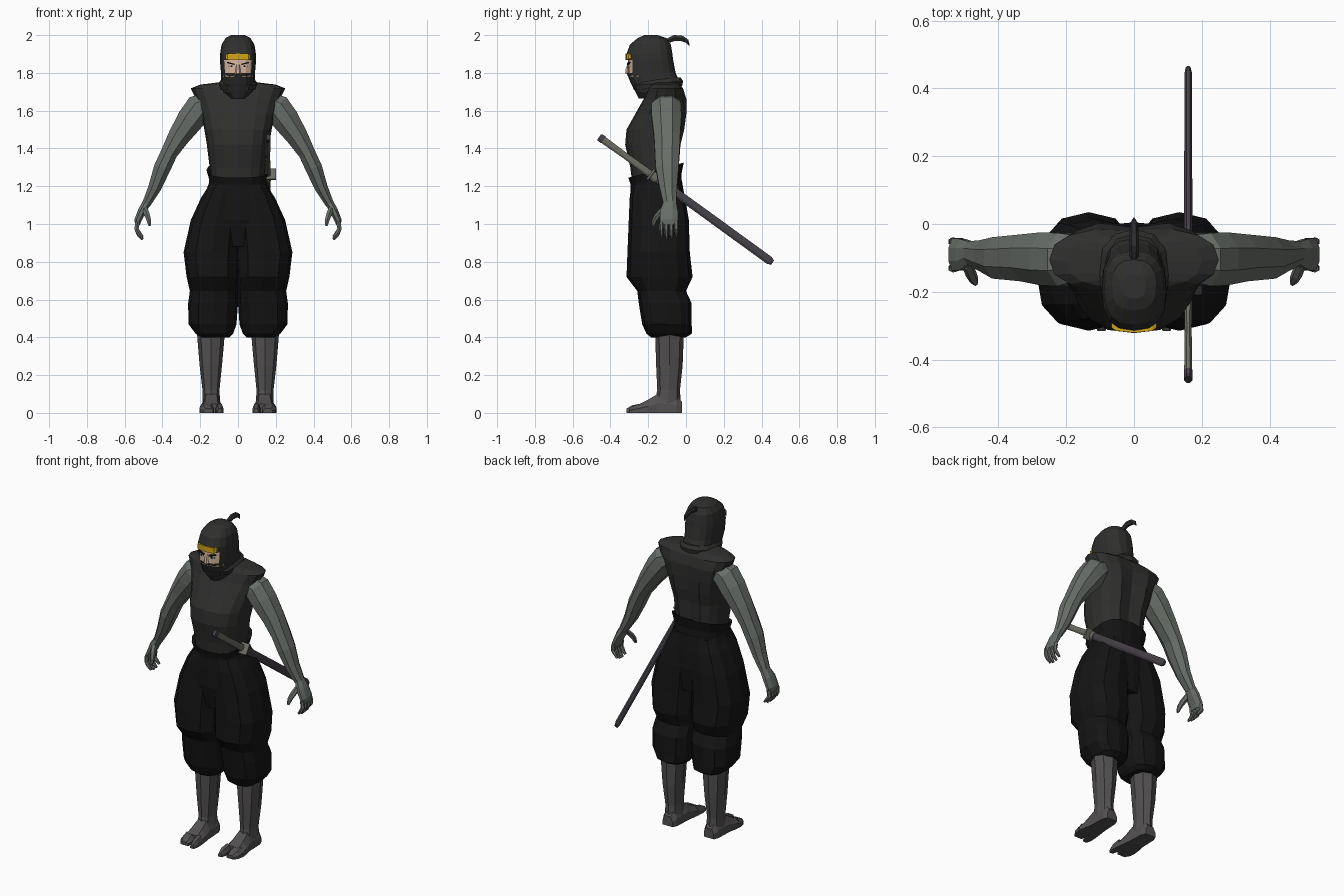
import bpy, bmesh, math
from mathutils import Vector, Matrix


def material(name, r, g, b):
    m = bpy.data.materials.new(name)
    m.diffuse_color = (r, g, b, 1)
    return m


CLOTH = material("vest_cloth", .028, .028, .027)
BLACK = material("black_cloth", .007, .007, .007)
SLEEVE = material("sleeve_grey", .14, .155, .14)
SOCK = material("sock_grey", .085, .08, .08)
SHEATH = material("sheath", .06, .052, .065)
GRIP = material("grip", .15, .15, .125)
SKIN = material("skin", .7, .48, .34)
WHITE = material("white", .75, .75, .75)
GOLD = material("gold", .65, .38, .01)


def loft(name, rings, mat, mirror=False, skip=(), caps=True):
    """Bridge a row of equal point rings; skip holds (ring, side) faces to leave open."""
    bm = bmesh.new()
    vs = [[bm.verts.new(p) for p in r] for r in rings]
    n = len(vs[0])
    for i in range(len(vs) - 1):
        for j in range(n):
            if (i, j) not in skip:
                k = (j + 1) % n
                bm.faces.new((vs[i][j], vs[i][k], vs[i + 1][k], vs[i + 1][j]))
    if caps:
        bm.faces.new(vs[0][::-1])
        bm.faces.new(vs[-1])
    bmesh.ops.recalc_face_normals(bm, faces=bm.faces)
    me = bpy.data.meshes.new(name)
    bm.to_mesh(me)
    bm.free()
    me.materials.append(mat)
    ob = bpy.data.objects.new(name, me)
    bpy.context.collection.objects.link(ob)
    if mirror:
        ob.modifiers.new("mirror", 'MIRROR')
    return ob


def ring(z, x0, x1, yf, yb, n=12, p=2.4, tilt=0, groove=0):
    """Horizontal superellipse between x0..x1 and yf..yb, starting at the front."""
    pts = []
    for j in range(n):
        a = 2 * math.pi * j / n
        s, c = math.sin(a), -math.cos(a)
        s = math.copysign(abs(s) ** (2 / p), s) if abs(s) > 1e-6 else 0
        c = math.copysign(abs(c) ** (2 / p), c) if abs(c) > 1e-6 else 0
        y = (yf + yb) / 2 + (yb - yf) / 2 * c - (groove if j == n // 2 else 0)
        pts.append(Vector(((x0 + x1) / 2 + (x1 - x0) / 2 * s, y, z + tilt * c)))
    return pts


def tube(name, pts, mat, side=(0, 1, 0), n=8, mirror=False):
    """Limb along points (x, y, z, radius across, radius along side)."""
    side, ctr, rings = Vector(side), [Vector(p[:3]) for p in pts], []
    for i, p in enumerate(pts):
        t = ctr[min(i + 1, len(pts) - 1)] - ctr[max(i - 1, 0)]
        u = t.cross(side).normalized()
        rings.append([ctr[i] + u * p[3] * math.cos(a) + side * p[4] * math.sin(a)
                      for a in (2 * math.pi * (j + .5) / n for j in range(n))])
    return loft(name, rings, mat, mirror)


def box(name, loc, size, mat, rot=(0, 0, 0), mirror=False):
    x, y, z = (s / 2 for s in size)
    m = Matrix.Translation(loc)
    for a, ax in zip(rot, 'XYZ'):
        m = m @ Matrix.Rotation(a, 4, ax)
    rings = [[m @ Vector(q) for q in ((-x, -y, h), (x, -y, h), (x, y, h), (-x, y, h))] for h in (-z, z)]
    return loft(name, rings, mat, mirror)


# Vest with flared shoulders and a spine groove
vest = [(1.22, .145, -.285, -.035, 0), (1.30, .15, -.295, -.03, .02), (1.42, .165, -.322, -.02, .025),
        (1.50, .178, -.315, 0, .03), (1.58, .195, -.27, .01, .03), (1.66, .222, -.225, .01, .02),
        (1.718, .25, -.2, -.01, .01), (1.738, .2, -.19, -.03, 0), (1.75, .1, -.185, -.04, 0)]
loft("vest", [ring(z, -h, h, f, b, 16, 2.5, 0, g) for z, h, f, b, g in vest], CLOTH)

# Hood with an eye opening, and the head inside it
hood = [(1.665, .045, -.25, -.04), (1.70, .08, -.268, -.035), (1.745, .088, -.292, -.03),
        (1.80, .09, -.315, -.055), (1.868, .096, -.312, -.068), (1.90, .095, -.315, -.072),
        (1.95, .087, -.297, -.08), (1.985, .065, -.255, -.105), (2.0, .035, -.22, -.15)]
loft("hood", [ring(z, -h, h, f, b, 16, 2.6) for z, h, f, b in hood], CLOTH,
     skip={(3, j) for j in (0, 1, 14, 15)})
loft("face", [ring(z, -h, h, -.307, -.1, 16, 2.6) for z, h in ((1.78, .084), (1.83, .088), (1.885, .088))], SKIN)
loft("hood_collar", [ring(z, -h, h, f, b, 12, 2.4, .012) for z, h, f, b in
     ((1.72, .1, -.275, -.02), (1.745, .105, -.285, -.015), (1.765, .088, -.28, -.03))], CLOTH)
tube("hood_knot", [(0, -.11, 1.965, .014, .012), (0, -.06, 1.985, .018, .014), (0, -.02, 1.982, .017, .013),
                   (0, .005, 1.968, .012, .01), (0, .018, 1.945, .002, .002)], CLOTH, (1, 0, 0), 6)

# Forehead plate, eyes, brows, nose
plate = [[Vector((x, y, z + d)) for y, d in ((f, -h), (f, h), (f + .02, h), (f + .02, -h))]
         for x, f, z, h in ((-.066, -.305, 1.885, .01), (-.055, -.315, 1.885, .017), (0, -.321, 1.885, .017),
                            (.055, -.315, 1.885, .017), (.066, -.305, 1.885, .01))]
loft("forehead_plate", plate, GOLD)
box("eyes", (.036, -.302, 1.835), (.026, .012, .009), WHITE, (0, -.15, .12), True)
box("pupils", (.034, -.305, 1.835), (.009, .01, .009), BLACK, (0, 0, .12), True)
box("brows", (.038, -.304, 1.85), (.042, .012, .007), BLACK, (0, -.25, .15), True)
tube("nose", [(0, -.3, 1.85, .008, .008), (0, -.31, 1.825, .01, .012), (0, -.312, 1.795, .012, .016)],
     SKIN, (1, 0, 0), 6)

# Hips, flared waistband and baggy trouser legs
hips = [(.88, .17, -.27, -.01), (1.02, .2, -.3, .005), (1.13, .185, -.298, -.005), (1.22, .153, -.29, -.02)]
loft("trouser_hips", [ring(z, -h, h, f, b, 16, 2.6) for z, h, f, b in hips], BLACK)
loft("waistband", [ring(z, -h, h, f, b, 16, 2.6, t) for z, h, f, b, t in
     ((1.19, .155, -.292, -.02, .01), (1.235, .152, -.294, -.025, .025), (1.285, .167, -.305, -.012, .04),
      (1.27, .14, -.28, -.04, .04))], BLACK)
legs = [(1.21, -.02, .15, -.285, -.025), (1.14, -.02, .195, -.298, -.005), (1.02, -.02, .25, -.303, .015),
        (.85, -.012, .288, -.31, .02), (.72, -.005, .272, -.315, .035), (.645, 0, .255, -.258, .0),
        (.58, 0, .264, -.25, .03), (.47, .008, .262, -.232, .03), (.42, .025, .225, -.21, .032),
        (.40, .045, .2, -.185, 0)]
loft("trouser_legs", [ring(*r, 12, 2.5) for r in legs], BLACK, True)

# Shins
shins = [(.46, .07, .22, -.165, -.01), (.38, .073, .214, -.162, -.013), (.25, .085, .203, -.158, -.018),
         (.12, .098, .188, -.152, -.032), (.06, .095, .188, -.165, -.028), (.02, .092, .186, -.17, -.026)]
loft("shins", [ring(*r, 8, 2.2) for r in shins], SOCK, True)


# Split-toe feet, lofted from heel to toe
def foot(name, secs):
    rings = []
    for y, a, b, h in secs:
        d = (b - a) * .22
        rings.append([Vector((x, y, z)) for x, z in
                      ((a, 0), (b, 0), (b, h * .5), (b - d, h), (a + d, h), (a, h * .5))])
    loft(name, rings, SOCK, True)


foot("feet", [(-.022, .108, .175, .06), (-.05, .095, .187, .09), (-.15, .09, .19, .1),
              (-.2, .083, .2, .07), (-.245, .078, .205, .048)])
foot("big_toes", [(-.235, .078, .12, .05), (-.285, .076, .116, .04), (-.316, .084, .108, .022)])
foot("small_toes", [(-.235, .126, .205, .05), (-.275, .126, .2, .038), (-.303, .132, .182, .022)])

# Arms
tube("arms", [(.15, -.1, 1.645, .06, .07), (.205, -.105, 1.615, .082, .085), (.25, -.103, 1.555, .078, .085),
              (.315, -.1, 1.46, .062, .075), (.365, -.1, 1.375, .048, .07), (.402, -.1, 1.295, .048, .066),
              (.442, -.094, 1.19, .037, .05), (.488, -.085, 1.1, .024, .036)], SLEEVE, n=8, mirror=True)

# Hands: palm, four fingers, thumb
tube("palms", [(.482, -.085, 1.115, .024, .036), (.507, -.09, 1.07, .024, .05),
               (.53, -.09, 1.02, .02, .052), (.533, -.09, .995, .014, .046)], SLEEVE, n=8, mirror=True)
for i in range(4):
    y, d = -.052 - i * .026, (.014, .002, 0, .008)[i]
    tube(f"finger_{i + 1}", [(.532, y, 1.01, .014, .013), (.537, y, .972, .013, .012),
                             (.525, y, .942 + d, .012, .011), (.505, y + .003, .918 + d, .007, .007)],
         SLEEVE, n=6, mirror=True)
tube("thumbs", [(.495, -.11, 1.085, .017, .025), (.482, -.145, 1.05, .017, .02),
                (.472, -.165, 1.02, .014, .016), (.468, -.175, .99, .007, .008)], SLEEVE, n=6, mirror=True)

# Sheathed sword slung on the left hip; t runs from pommel (0) to tip (1)
A, B = Vector((.16, -.455, 1.458)), Vector((.16, .458, .795))


def sword_part(name, stops, mat):
    tube(name, [(*A.lerp(B, t), ru, rx) for t, ru, rx in stops], mat, (1, 0, 0), 8)


tilt = math.atan2(B.z - A.z, B.y - A.y)
sword_part("sword_grip", [(.015, .021, .013), (.15, .018, .011), (.29, .021, .013)], GRIP)
sword_part("sword_pommel", [(-.005, .018, .011), (.0, .023, .014), (.02, .023, .014)], SHEATH)
sword_part("sword_sheath", [(.3, .023, .013), (.6, .024, .013), (.98, .024, .012), (1.0, .015, .008)], SHEATH)
box("sword_guard", A.lerp(B, .295) + Vector((.008, 0, 0)), (.066, .012, .066), GRIP, (tilt, 0, 0))
sword_part("sheath_collar", [(.305, .027, .017), (.33, .027, .017)], GRIP)
